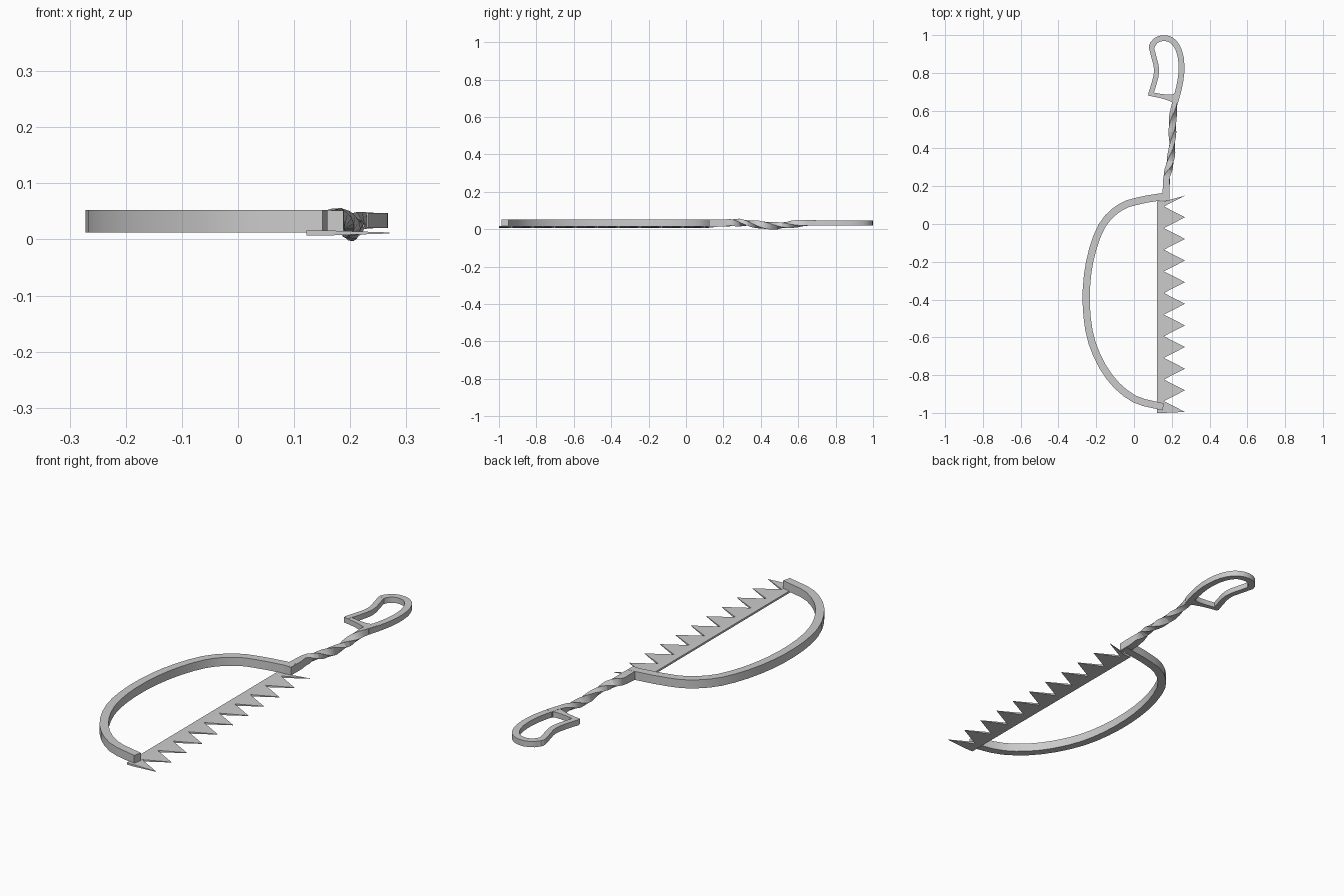
import bpy, bmesh, math
from mathutils import Vector, Matrix

if "Cube" in bpy.data.objects:
    bpy.data.objects.remove(bpy.data.objects["Cube"])


def spline(keys, steps):
    """Catmull-Rom resampling of rows of numbers."""
    rows = [Vector(k) for k in keys]
    pts = [2 * rows[0] - rows[1]] + rows + [2 * rows[-1] - rows[-2]]
    out = []
    for a, b, c, d in zip(pts, pts[1:], pts[2:], pts[3:]):
        for s in range(steps):
            t = s / steps
            out.append(0.5 * (2 * b + (c - a) * t + (2 * a - 5 * b + 4 * c - d) * t * t
                              + (3 * b - a - 3 * c + d) * t ** 3))
    return out + [rows[-1]]


def finish(bm, name, smooth=True):
    bmesh.ops.recalc_face_normals(bm, faces=bm.faces)
    me = bpy.data.meshes.new(name)
    bm.to_mesh(me)
    bm.free()
    ob = bpy.data.objects.new(name, me)
    bpy.context.collection.objects.link(ob)
    if smooth:
        bpy.ops.object.select_all(action='DESELECT')
        ob.select_set(True)
        bpy.context.view_layer.objects.active = ob
        bpy.ops.object.shade_smooth_by_angle(angle=math.radians(25))
    return ob


def bar(name, keys, steps=3):
    """Sweep a rectangle along rows of x, y, z, width, height, twist."""
    rows = spline(keys, steps)
    bm = bmesh.new()
    rings = []
    for i, r in enumerate(rows):
        a, b = rows[max(i - 1, 0)], rows[min(i + 1, len(rows) - 1)]
        tan = Vector((b[0] - a[0], b[1] - a[1], b[2] - a[2])).normalized()
        side = tan.cross(Vector((0, 0, 1))).normalized()
        up = side.cross(tan)
        rot = Matrix.Rotation(math.radians(r[5]), 3, tan)
        rings.append([bm.verts.new(Vector(r[:3]) + rot @ (side * r[3] * u + up * r[4] * v))
                      for u, v in ((-.5, -.5), (.5, -.5), (.5, .5), (-.5, .5))])
    for p, q in zip(rings, rings[1:]):
        for j in range(4):
            k = (j + 1) % 4
            bm.faces.new((p[j], p[k], q[k], q[j]))
    bm.faces.new(rings[0])
    bm.faces.new(rings[-1])
    return finish(bm, name)


# Bowed frame behind the blade
bow = [(0.155, -0.968), (0.0, -0.925), (-0.13, -0.81), (-0.222, -0.63), (-0.253, -0.42),
       (-0.235, -0.2), (-0.17, -0.01), (-0.07, 0.09), (0.04, 0.126), (0.12, 0.14), (0.185, 0.15)]
bar("bow_frame", [(x, y, 0.0325, 0.038, 0.040, 0) for x, y in bow])

# Twisted shaft
bar("twisted_shaft", [
    (0.168, 0.125, 0.033, 0.040, 0.038, 0),
    (0.171, 0.20, 0.033, 0.036, 0.038, 0),
    (0.173, 0.25, 0.035, 0.032, 0.034, 0),
    (0.188, 0.31, 0.034, 0.024, 0.032, 70),
    (0.199, 0.38, 0.026, 0.024, 0.034, 145),
    (0.203, 0.46, 0.0175, 0.024, 0.034, 210),
    (0.204, 0.54, 0.023, 0.024, 0.034, 285),
    (0.212, 0.62, 0.032, 0.026, 0.030, 350),
    (0.227, 0.69, 0.034, 0.030, 0.028, 360)])

# Open grip loop
grip = [(0.218, 0.645), (0.238, 0.72), (0.251, 0.80), (0.248, 0.88), (0.228, 0.94),
        (0.195, 0.975), (0.15, 0.984), (0.112, 0.968), (0.092, 0.935)]
bar("grip_back", [(x, y, 0.034, 0.031, 0.027, 0) for x, y in grip], 2)
bar("grip_front", [(x, y, 0.034, 0.027, 0.026, 0) for x, y in
                   [(0.106, 0.962), (0.092, 0.935), (0.117, 0.84), (0.116, 0.78), (0.088, 0.685)]], 2)
bar("grip_base", [(0.078, 0.690, 0.034, 0.022, 0.025, 0), (0.14, 0.678, 0.034, 0.022, 0.025, 0),
                  (0.19, 0.668, 0.034, 0.034, 0.026, 0), (0.222, 0.664, 0.034, 0.055, 0.026, 0)], 2)

# Toothed blade: flat back strip with teeth tapering to points
X0, X1, X2, ZB, ZT = 0.122, 0.158, 0.27, 0.007, 0.016
PITCH, COUNT = 0.1145, 11
bm = bmesh.new()


def prism(outline):
    """Plate from x, y, half-thickness rows about the blade's mid plane."""
    mid = (ZB + ZT) / 2
    lo = [bm.verts.new((x, y, mid - h)) for x, y, h in outline]
    hi = [bm.verts.new((x, y, mid + h)) for x, y, h in outline]
    bm.faces.new(lo[::-1])
    bm.faces.new(hi)
    n = len(outline)
    for i in range(n):
        j = (i + 1) % n
        bm.faces.new((lo[i], lo[j], hi[j], hi[i]))


T = (ZT - ZB) / 2
for i in range(COUNT):
    tip = -0.995 + i * PITCH
    low, high = tip - PITCH / 2, tip + PITCH / 2
    if i == 0:
        low = -1.0
    if i == COUNT - 1:
        high = 0.12
    prism([(X0, low, T), (X1, low, T), (X1, high, T), (X0, high, T)])
    prism([(X1, low, T), (X2, tip, 0.001), (X1, high, T)])
bmesh.ops.remove_doubles(bm, verts=bm.verts, dist=1e-5)
# drop the internal walls shared by neighbouring strips and teeth
seen = {}
for f in bm.faces:
    key = tuple(round(c, 4) for c in f.calc_center_median())
    seen.setdefault(key, []).append(f)
bm.normal_update()
inner = [f for f in bm.faces if abs(f.normal.z) < 0.5 and
         all(abs(v.co.x - X1) < 1e-4 for v in f.verts)]
inner += [f for group in seen.values() if len(group) > 1 for f in group if f not in inner]
bmesh.ops.delete(bm, geom=inner, context='FACES_ONLY')
finish(bm, "toothed_blade", smooth=False)
